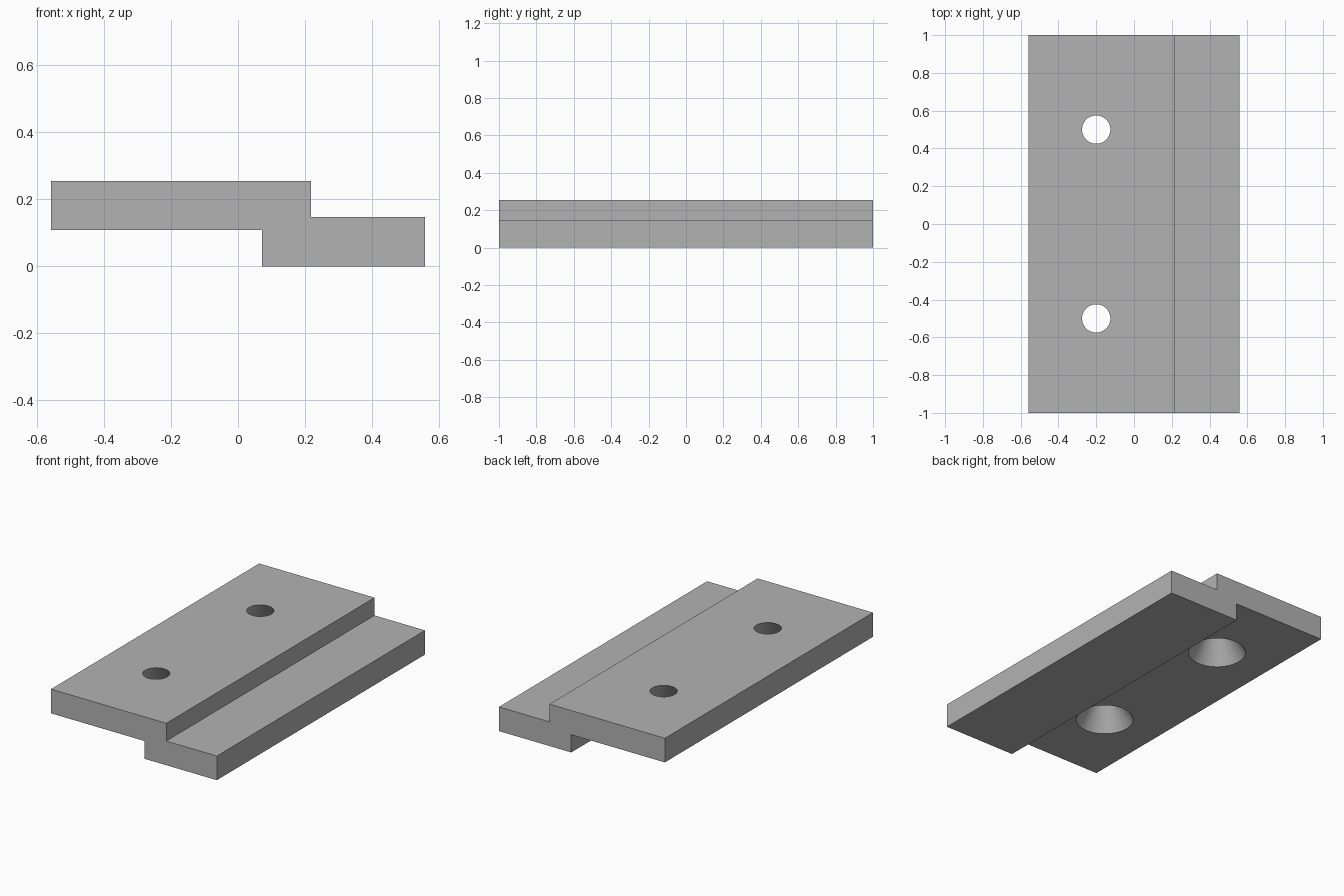
import bpy
import bmesh

cube = bpy.data.objects.get("Cube")
if cube:
    bpy.data.objects.remove(cube, do_unlink=True)

# Plain grey material
grey = bpy.data.materials.new("mid grey")
grey.use_nodes = True
colour = (0.45, 0.45, 0.45, 1)
grey.diffuse_color = colour
grey.node_tree.nodes["Principled BSDF"].inputs["Base Color"].default_value = colour

LEFT, RIGHT = -0.558, 0.558
TOP, SHELF, UNDERSIDE = 0.255, 0.147, 0.108
HALF_LENGTH = 1.0


def make_object(name, bm):
    bmesh.ops.recalc_face_normals(bm, faces=bm.faces)
    mesh = bpy.data.meshes.new(name)
    bm.to_mesh(mesh)
    bm.free()
    mesh.materials.append(grey)
    obj = bpy.data.objects.new(name, mesh)
    bpy.context.collection.objects.link(obj)
    return obj


# Stepped bar: Z-shaped profile extruded along its length
profile = [(LEFT, UNDERSIDE), (0.072, UNDERSIDE), (0.072, 0), (RIGHT, 0),
           (RIGHT, SHELF), (0.218, SHELF), (0.218, TOP), (LEFT, TOP)]
bm = bmesh.new()
end = bm.faces.new([bm.verts.new((x, -HALF_LENGTH, z)) for x, z in profile])
extruded = bmesh.ops.extrude_face_region(bm, geom=[end])["geom"]
bmesh.ops.translate(bm, vec=(0, 2 * HALF_LENGTH, 0),
                    verts=[v for v in extruded if isinstance(v, bmesh.types.BMVert)])
bar = make_object("stepped_bar", bm)

# Tapered screw holes, wide at the underside; cutters overshoot both faces
R_TOP, R_BOTTOM, OVER = 0.075, 0.163, 0.02
depth = TOP - UNDERSIDE
flare = (R_BOTTOM - R_TOP) / depth * OVER
bpy.context.view_layer.objects.active = bar
for y in (-0.5, 0.5):
    bm = bmesh.new()
    bmesh.ops.create_cone(bm, cap_ends=True, segments=64, radius1=R_BOTTOM + flare,
                          radius2=R_TOP - flare, depth=depth + 2 * OVER)
    bmesh.ops.translate(bm, vec=(-0.2, y, (TOP + UNDERSIDE) / 2), verts=bm.verts)
    cutter = make_object("hole_cutter", bm)
    cutter.hide_render = True
    cut = bar.modifiers.new("screw_hole", "BOOLEAN")
    cut.operation = "DIFFERENCE"
    cut.solver = "EXACT"
    cut.object = cutter
    bpy.ops.object.modifier_apply(modifier=cut.name)
    bpy.data.objects.remove(cutter, do_unlink=True)

# Smooth hole walls, sharp edges elsewhere
bpy.ops.object.select_all(action="DESELECT")
bar.select_set(True)
bpy.ops.object.shade_smooth_by_angle()
